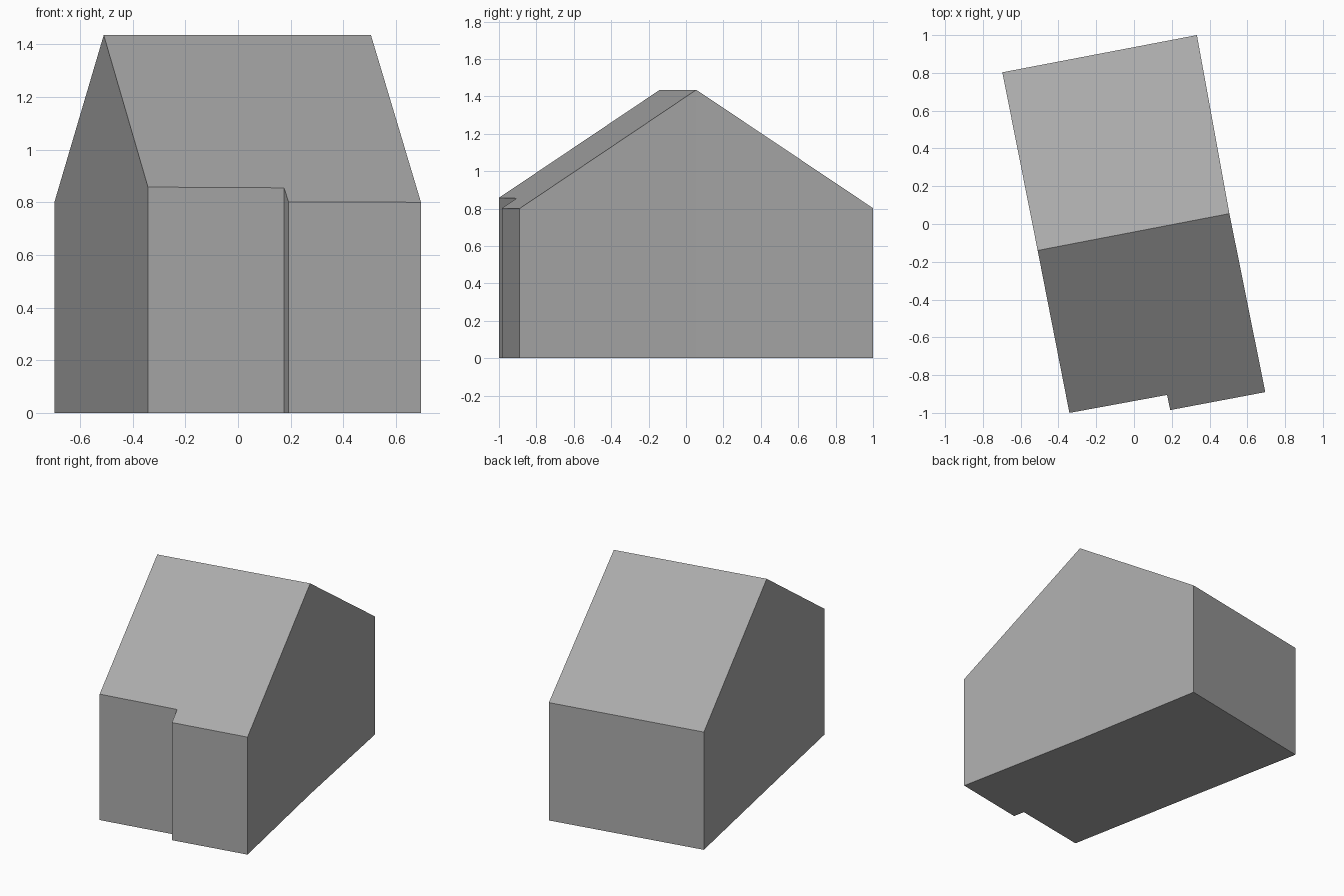
import bpy
import bmesh
from mathutils import Vector

cube = bpy.data.objects.get("Cube")
if cube:
    bpy.data.objects.remove(cube, do_unlink=True)

# Plain grey for the whole building
grey = bpy.data.materials.new("plain grey")
grey.use_nodes = True
colour = (0.4, 0.4, 0.4, 1)
grey.diffuse_color = colour
grey.node_tree.nodes["Principled BSDF"].inputs["Base Color"].default_value = colour

# Footprint, anticlockwise, with a stepped front wall and the two ridge ends
EAVE, RIDGE = 0.80, 1.435
ridge_left, ridge_right = Vector((-0.51, -0.14)), Vector((0.505, 0.055))
footprint = [(-0.342, -1.0), (0.175, -0.905), (0.192, -0.985), (0.695, -0.89),
             ridge_right, (0.333, 1.0), (-0.697, 0.803), ridge_left]
RIGHT_INDEX, LEFT_INDEX = 4, 7

ridge_dir = (ridge_right - ridge_left).normalized()
across = Vector((-ridge_dir.y, ridge_dir.x))
span = abs((Vector(footprint[3]) - ridge_right).dot(across))


def roof_height(p):
    """Height of the gabled roof above a point of the footprint."""
    return RIDGE - (RIDGE - EAVE) * abs((p.xy - ridge_left).dot(across)) / span


# Floor, then walls extruded upward
bm = bmesh.new()
floor_verts = [bm.verts.new((p[0], p[1], 0)) for p in footprint]
bm.faces.new(reversed(floor_verts))
top_verts = [bm.verts.new((p[0], p[1], EAVE)) for p in footprint]
count = len(footprint)
for i in range(count):
    j = (i + 1) % count
    bm.faces.new((floor_verts[i], floor_verts[j], top_verts[j], top_verts[i]))

# Two roof slopes meeting at the ridge
bm.faces.new([top_verts[LEFT_INDEX]] + top_verts[:RIGHT_INDEX + 1])
bm.faces.new(top_verts[RIGHT_INDEX:LEFT_INDEX + 1])
for v in top_verts:
    v.co.z = roof_height(v.co)
bmesh.ops.recalc_face_normals(bm, faces=bm.faces)

mesh = bpy.data.meshes.new("house_body")
bm.to_mesh(mesh)
bm.free()
mesh.materials.append(grey)
house = bpy.data.objects.new("house_body", mesh)
bpy.context.collection.objects.link(house)
